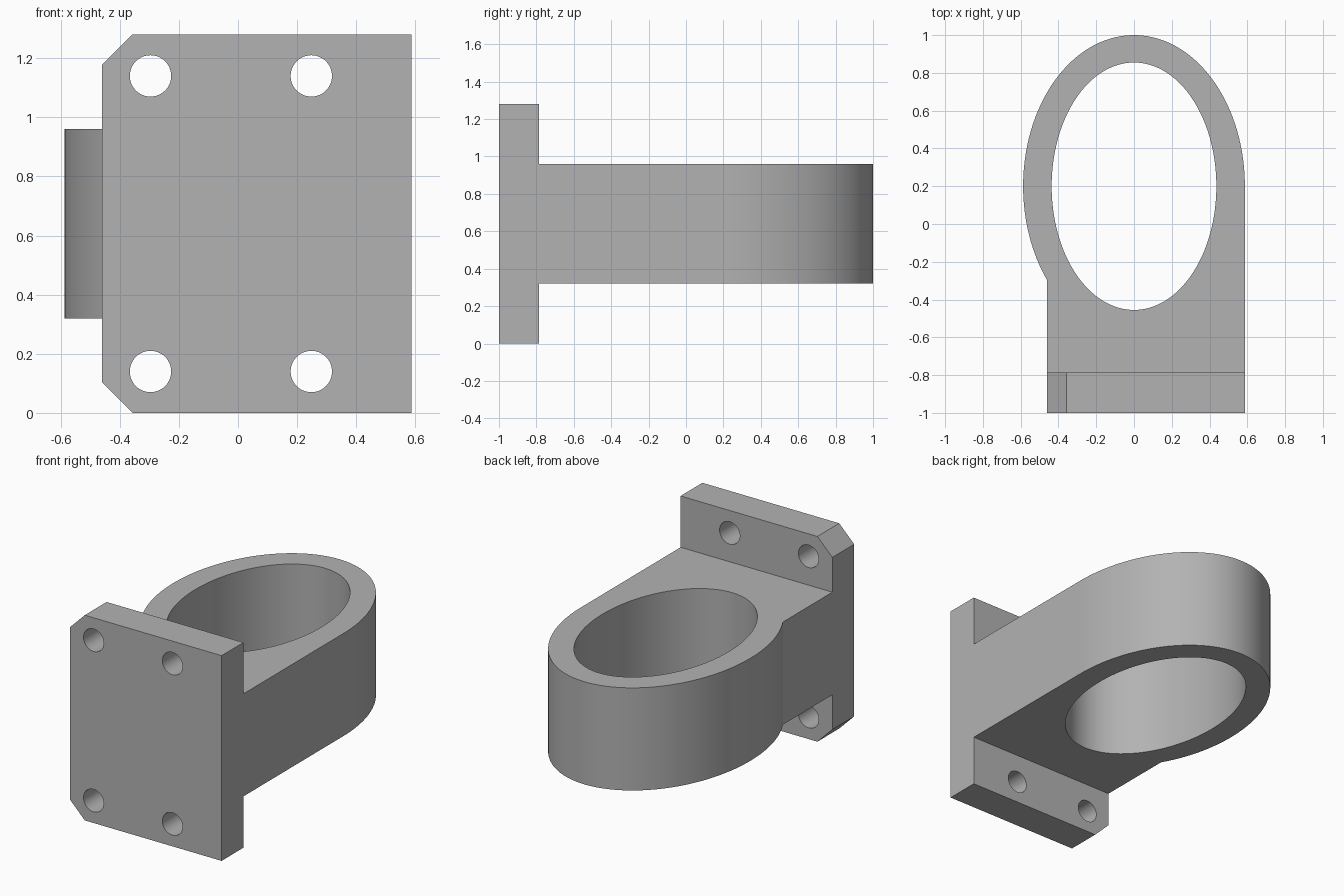
import bpy
import bmesh
from math import sin, cos, tau, radians, acos, pi
from mathutils import Matrix

default = bpy.data.objects.get("Cube")
if default:
    bpy.data.objects.remove(default, do_unlink=True)

grey = bpy.data.materials.new("plain_grey")
grey.use_nodes = True
colour = (0.45, 0.45, 0.45, 1)
grey.diffuse_color = colour
grey.node_tree.nodes["Principled BSDF"].inputs["Base Color"].default_value = colour

LEFT, RIGHT = 0.587, -0.46      # flat side walls
FRONT, PLATE_BACK = -1.0, -0.785
RING_Y = 0.2                    # centre of the elliptical ring
HEIGHT = 1.28


def ellipse(cx, cy, rx, ry, start=0, end=tau, steps=128):
    return [(cx + rx * cos(start + (end - start) * i / steps),
             cy + ry * sin(start + (end - start) * i / steps))
            for i in range(steps + 1 if end - start < tau else steps)]


def prism(name, outline, low, high, upright=False):
    """Extrude an outline along z, or along y when upright (outline in x, z)."""
    bm = bmesh.new()
    base = bm.faces.new([bm.verts.new((a, b, low)) for a, b in outline])
    grown = bmesh.ops.extrude_face_region(bm, geom=[base])["geom"]
    bmesh.ops.translate(bm, vec=(0, 0, high - low),
                        verts=[v for v in grown if isinstance(v, bmesh.types.BMVert)])
    if upright:
        swap = Matrix(((1, 0, 0, 0), (0, 0, 1, 0), (0, 1, 0, 0), (0, 0, 0, 1)))
        bmesh.ops.transform(bm, matrix=swap, verts=bm.verts)
    bmesh.ops.recalc_face_normals(bm, faces=bm.faces)
    mesh = bpy.data.meshes.new(name)
    bm.to_mesh(mesh)
    bm.free()
    mesh.materials.append(grey)
    obj = bpy.data.objects.new(name, mesh)
    bpy.context.collection.objects.link(obj)
    return obj


def combine(target, other, operation):
    """Apply a boolean and discard the second object."""
    other.hide_render = True
    mod = target.modifiers.new("boolean", 'BOOLEAN')
    mod.object, mod.operation, mod.solver = other, operation, 'EXACT'
    bpy.context.view_layer.objects.active = target
    bpy.ops.object.modifier_apply(modifier=mod.name)
    bpy.data.objects.remove(other, do_unlink=True)


# Ring body: elliptical end running into a straight-sided neck
stop = tau - acos(RIGHT / LEFT)
outline = ellipse(0, RING_Y, LEFT, 0.8, 0, stop)
outline += [(RIGHT, PLATE_BACK), (LEFT, PLATE_BACK)]
bracket = prism("ring_bracket", outline, 0.32, 0.96)

# Mounting plate with two chamfered corners
c = 0.103
plate = prism("mounting_plate", [
    (LEFT, 0), (LEFT, HEIGHT), (RIGHT + c, HEIGHT), (RIGHT, HEIGHT - c),
    (RIGHT, c), (RIGHT + c, 0)], FRONT, PLATE_BACK, upright=True)
combine(bracket, plate, 'UNION')

# Elliptical bore and four bolt holes
combine(bracket, prism("bore_cutter", ellipse(0, RING_Y, 0.436, 0.655), 0.1, 1.2),
        'DIFFERENCE')
for x in (-0.296, 0.248):
    for z in (0.14, 1.14):
        hole = prism("bolt_hole_cutter", ellipse(x, z, 0.07, 0.07, steps=48),
                     FRONT - 0.1, PLATE_BACK + 0.1, upright=True)
        combine(bracket, hole, 'DIFFERENCE')

# Smooth curved walls, crisp edges
bpy.ops.object.select_all(action='DESELECT')
bracket.select_set(True)
bpy.context.view_layer.objects.active = bracket
bpy.ops.object.shade_smooth_by_angle(angle=radians(20))
